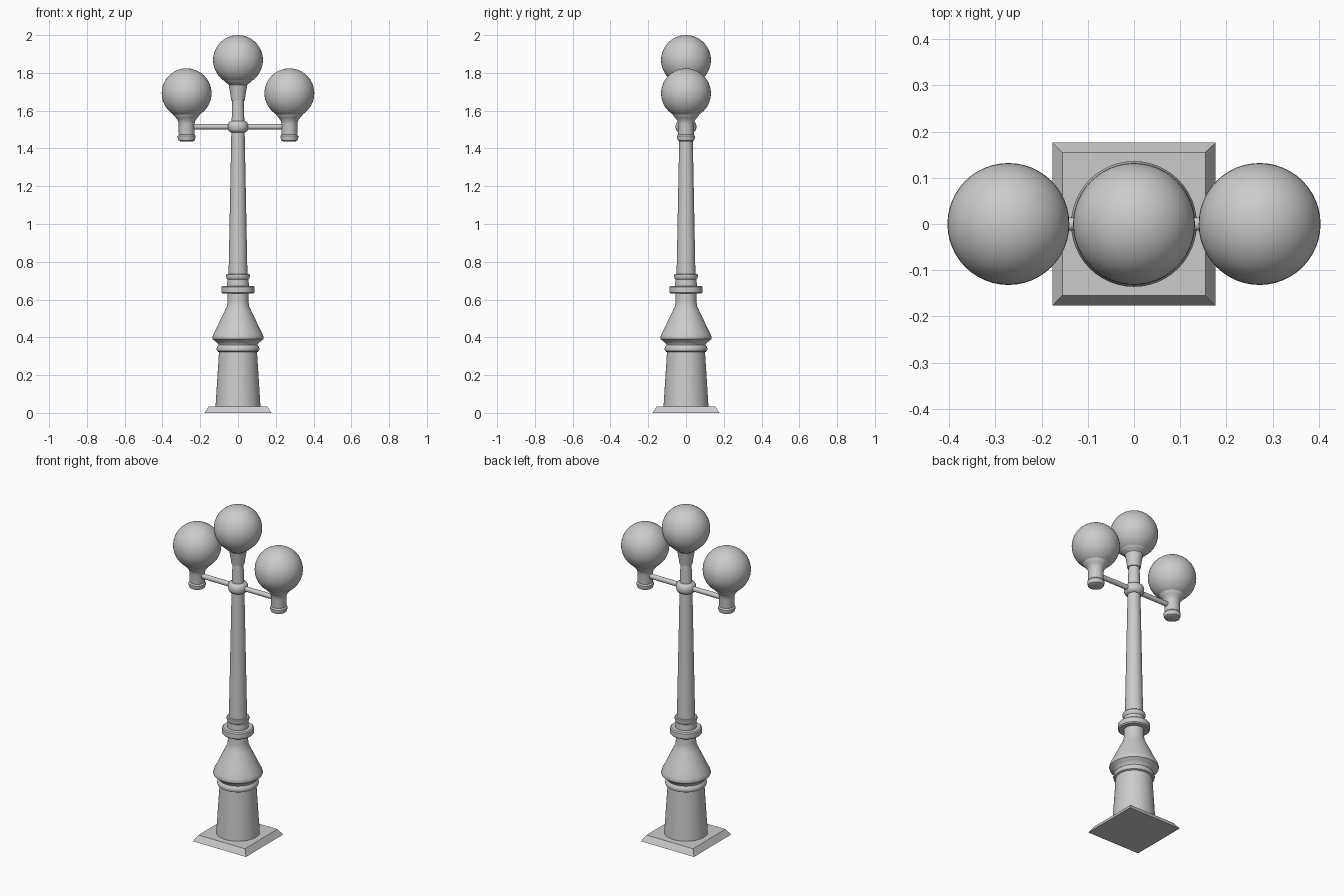
import bpy, bmesh, math

if "Cube" in bpy.data.objects:
    bpy.data.objects.remove(bpy.data.objects["Cube"])


def add_object(name, bm, smooth=True):
    bmesh.ops.recalc_face_normals(bm, faces=bm.faces)
    mesh = bpy.data.meshes.new(name)
    bm.to_mesh(mesh)
    bm.free()
    ob = bpy.data.objects.new(name, mesh)
    bpy.context.collection.objects.link(ob)
    if smooth:
        bpy.ops.object.select_all(action='DESELECT')
        ob.select_set(True)
        bpy.context.view_layer.objects.active = ob
        bpy.ops.object.shade_smooth_by_angle(angle=math.radians(35))
    return ob


def lathe(name, profile, x=0.0, sides=48):
    """Turn (radius, z) points around a vertical axis and cap both ends."""
    bm = bmesh.new()
    rings = []
    for r, z in profile:
        rings.append([bm.verts.new((x + r * math.cos(2 * math.pi * i / sides),
                                    r * math.sin(2 * math.pi * i / sides), z))
                      for i in range(sides)])
    for a, b in zip(rings, rings[1:]):
        for i in range(sides):
            j = (i + 1) % sides
            bm.faces.new((a[i], a[j], b[j], b[i]))
    bm.faces.new(rings[0][::-1])
    bm.faces.new(rings[-1])
    return add_object(name, bm)


def globe(name, x, z, r=0.132):
    bm = bmesh.new()
    bmesh.ops.create_uvsphere(bm, u_segments=48, v_segments=24, radius=r)
    bmesh.ops.translate(bm, verts=bm.verts, vec=(x, 0, z))
    return add_object(name, bm)


# Square foot plate with sloped edges
bm = bmesh.new()
bmesh.ops.create_cone(bm, cap_ends=True, segments=4, radius1=0.177 * math.sqrt(2),
                      radius2=0.155 * math.sqrt(2), depth=0.035)
for v in bm.verts:
    x, y, z = v.co
    c = math.sqrt(0.5)
    if abs(x) < 1e-4 or abs(y) < 1e-4:  # turn the square parallel to the axes
        v.co = (c * (x - y), c * (x + y), z)
    v.co.z += 0.0175
add_object("foot_plate", bm, smooth=False)

# Round pedestal
lathe("pedestal_drum", [(0.119, 0.033), (0.1, 0.335)])
lathe("pedestal_collar", [(0.104, 0.323), (0.111, 0.327), (0.114, 0.338), (0.111, 0.35),
                          (0.103, 0.359), (0.105, 0.366), (0.118, 0.377), (0.134, 0.39),
                          (0.136, 0.398), (0.131, 0.415), (0.112, 0.452), (0.09, 0.5),
                          (0.07, 0.541), (0.06, 0.562), (0.056, 0.585), (0.055, 0.64)])

# Rings between pedestal and shaft
lathe("shaft_ring", [(0.08, 0.631), (0.087, 0.637), (0.088, 0.652),
                     (0.087, 0.667), (0.08, 0.673)])
lathe("shaft_socket", [(0.058, 0.665), (0.057, 0.69), (0.056, 0.707), (0.06, 0.713),
                       (0.063, 0.722), (0.062, 0.732), (0.058, 0.736)])

# Tapered shaft and arm boss
lathe("shaft", [(0.05, 0.73), (0.035, 1.5), (0.03, 1.67)])
lathe("arm_boss", [(0.036, 1.484), (0.048, 1.491), (0.054, 1.503), (0.055, 1.515),
                   (0.054, 1.527), (0.048, 1.539), (0.036, 1.546)])

# Top lamp
lathe("top_holder", [(0.036, 1.655), (0.041, 1.69), (0.049, 1.737), (0.056, 1.744),
                     (0.066, 1.75), (0.074, 1.758), (0.077, 1.766)])
globe("top_globe", 0, 1.868)

# Side arms and lamps
for side, s in (("left", -1), ("right", 1)):
    bm = bmesh.new()
    bmesh.ops.create_cone(bm, cap_ends=True, segments=24, radius1=0.0145,
                          radius2=0.0145, depth=0.25)
    for v in bm.verts:
        x, y, z = v.co
        v.co = (z + s * 0.135, y, 1.515 - x)
    add_object(side + "_arm", bm)
    lathe(side + "_holder", [(0.034, 1.438), (0.043, 1.443), (0.047, 1.456), (0.047, 1.466),
                             (0.041, 1.474), (0.042, 1.482), (0.042, 1.53), (0.046, 1.548),
                             (0.057, 1.562), (0.068, 1.575), (0.071, 1.583)], x=s * 0.272)
    globe(side + "_globe", s * 0.272, 1.692)
